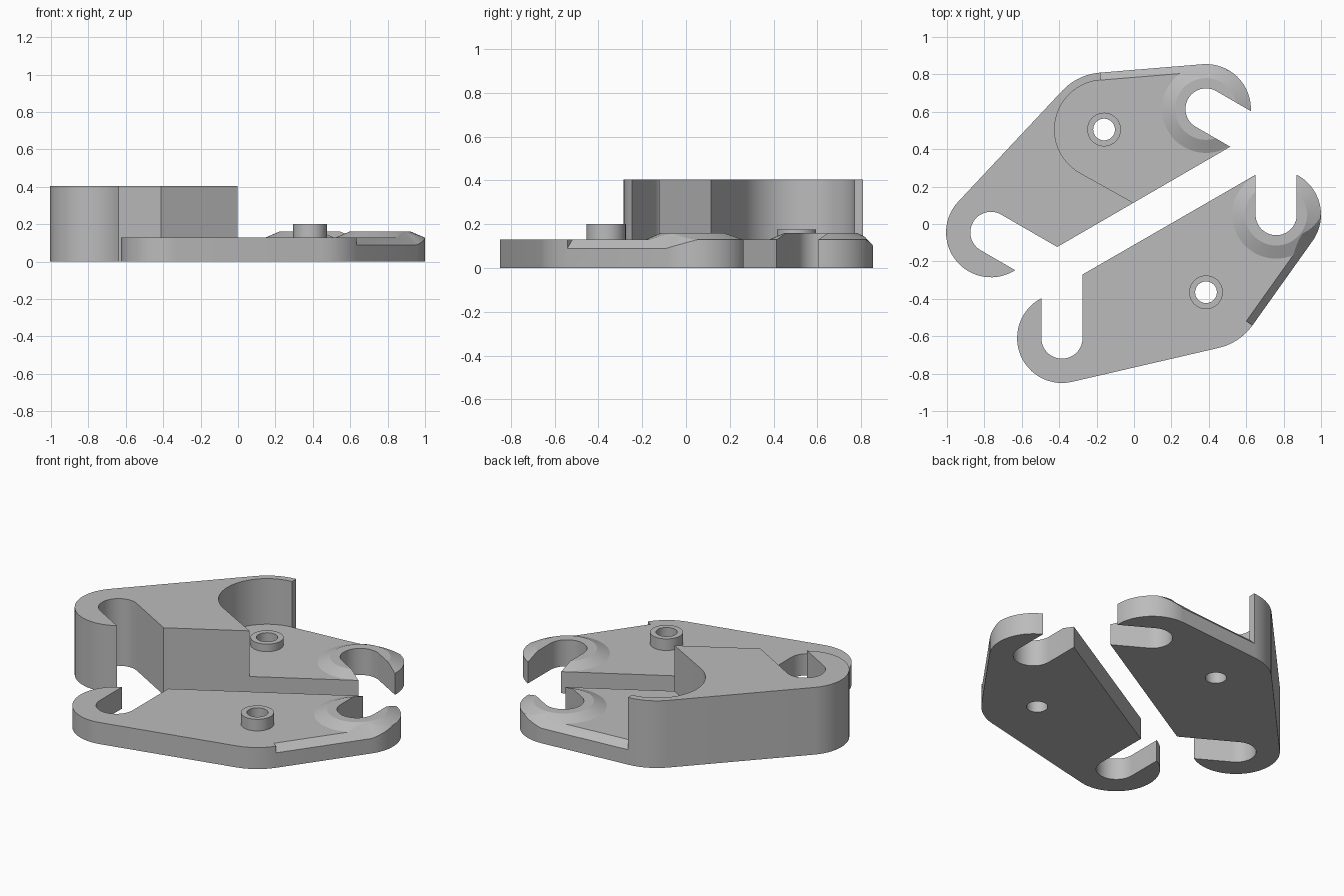
import bpy, bmesh
from math import radians, degrees, cos, sin, acos, asin, atan2, sqrt, hypot

cube = bpy.data.objects.get("Cube")
if cube:
    bpy.data.objects.remove(cube)

SLOT_R, HOOK_R, PIVOT_R = 0.11, 0.24, 0.305
TIP_LENGTH = sqrt(HOOK_R ** 2 - SLOT_R ** 2)
TIP_ANGLE = degrees(asin(SLOT_R / HOOK_R))
BASE, RAISED, BLOCK = 0.13, 0.16, 0.405

grey = bpy.data.materials.new("plain grey")
grey.use_nodes = True
colour = (0.5, 0.5, 0.5, 1)
grey.diffuse_color = colour
grey.node_tree.nodes["Principled BSDF"].inputs["Base Color"].default_value = colour


def polar(c, angle, r):
    return (c[0] + r * cos(radians(angle)), c[1] + r * sin(radians(angle)))


def arc(c, r, a0, a1):
    n = max(2, int(abs(a1 - a0) / 6))
    return [polar(c, a0 + (a1 - a0) * i / n, r) for i in range(n + 1)]


def tangent(c1, r1, c2, r2):
    """Direction of the outer tangent's normal, going clockwise."""
    dx, dy = c2[0] - c1[0], c2[1] - c1[1]
    return degrees(atan2(dy, dx) + acos((r1 - r2) / hypot(dx, dy)))


def below(angle, limit):
    while angle > limit:
        angle -= 360
    return angle


def loft(name, rings):
    """Closed solid through a list of equal rings of 3D points."""
    bm = bmesh.new()
    rows = [[bm.verts.new(p) for p in ring] for ring in rings]
    n = len(rows[0])
    for a, b in zip(rows, rows[1:]):
        for i in range(n):
            j = (i + 1) % n
            bm.faces.new((a[i], a[j], b[j], b[i]))
    bm.faces.new(rows[0][::-1])
    bm.faces.new(rows[-1])
    bmesh.ops.recalc_face_normals(bm, faces=bm.faces)
    mesh = bpy.data.meshes.new(name)
    bm.to_mesh(mesh)
    bm.free()
    mesh.materials.append(grey)
    obj = bpy.data.objects.new(name, mesh)
    bpy.context.collection.objects.link(obj)
    return obj


def prism(name, points, z0, z1):
    return loft(name, [[(x, y, z) for x, y in points] for z in (z0, z1)])


def disc(name, c, r, z0, z1):
    return prism(name, arc(c, r, 0, 360)[:-1], z0, z1)


def boolean(target, tool, operation):
    mod = target.modifiers.new("cut", 'BOOLEAN')
    mod.operation, mod.solver, mod.object = operation, 'EXACT', tool
    bpy.context.view_layer.objects.active = target
    bpy.ops.object.modifier_apply(modifier=mod.name)
    bpy.data.objects.remove(tool)


def bevel_cutter(hook, pivot, angle, turn):
    """Wedge along the straight edge that fades out around the hook."""
    path = [(pivot, PIVOT_R, angle, 0.09)]
    path += [(hook, HOOK_R, angle + turn * 5 * i, 0.09 + 0.0055 * i) for i in range(10)]
    rings = []
    for c, r, a, z in path:
        section = ((-0.09, z + 0.09), (0.02, z - 0.02), (0.02, z + 0.09))
        rings.append([(*polar(c, a, r + d), h) for d, h in section])
    return loft("bevel_cutter", rings)


def hook_plate(name, hook_1, pivot, hook_2, opening, len_1, len_2, raised_first, boss_top, block=None):
    # Outline: two slotted hooks joined by tangents around the pivot
    n1 = below(tangent(hook_1, HOOK_R, pivot, PIVOT_R), opening - TIP_ANGLE)
    n2 = below(tangent(pivot, PIVOT_R, hook_2, HOOK_R), n1)
    side_a, side_b = opening + 90, opening + 270
    outline = [polar(polar(hook_1, side_a, SLOT_R), opening, len_1)]
    outline += arc(hook_1, SLOT_R, side_a, side_b)
    outline += arc(hook_1, HOOK_R, opening - TIP_ANGLE, n1)
    outline += arc(pivot, PIVOT_R, n1, n2)
    outline += arc(hook_2, HOOK_R, n2, opening + TIP_ANGLE - 360)
    outline += arc(hook_2, SLOT_R, side_a, side_b)
    outline.append(polar(polar(hook_2, side_b, SLOT_R), opening, len_2))

    # Slab with a conical rise around one hook
    plate = prism(name, [(-2, -2), (2, -2), (2, 2), (-2, 2)], 0, BASE)
    hook, angle, turn = (hook_1, n1, 1) if raised_first else (hook_2, n2, -1)
    rise = loft("rise", [[(*p, z) for p in arc(hook, r, 0, 360)[:-1]]
                         for r, z in ((0.305, 0.1), (0.235, BASE), (0.165, RAISED))])
    boolean(plate, rise, 'UNION')
    boolean(plate, bevel_cutter(hook, pivot, angle, turn), 'DIFFERENCE')
    # Optional tall block, then trim everything to the outline
    if block:
        boolean(plate, prism("block", block, 0.01, BLOCK), 'UNION')
    boolean(plate, prism("outline", outline, -0.5, 1), 'INTERSECT')
    # Pivot boss and its through hole
    boolean(plate, disc("boss", pivot, 0.09, 0.05, boss_top), 'UNION')
    boolean(plate, disc("hole", pivot, 0.058, -0.5, 1), 'DIFFERENCE')

    bpy.ops.object.select_all(action='DESELECT')
    plate.select_set(True)
    bpy.context.view_layer.objects.active = plate
    bpy.ops.object.shade_smooth_by_angle(angle=radians(15))
    return plate


# Low plate
hook_plate("low_hook_plate", (0.76, 0.05), (0.385, -0.365), (-0.385, -0.61),
           90, TIP_LENGTH, 0.34, True, 0.20)

# Tall plate, with a block hollowed out around its pivot
pivot = (-0.16, 0.505)
block = [(-0.18, 1.5)] + arc(pivot, 0.265, 94, 240)
block += [(0.29, -0.05), (0.29, -1.5), (-1.5, -1.5), (-1.5, 1.5)]
hook_plate("tall_hook_plate", (-0.765, -0.045), pivot, (0.385, 0.615),
           -30, 0.346, TIP_LENGTH, False, 0.175, block)
